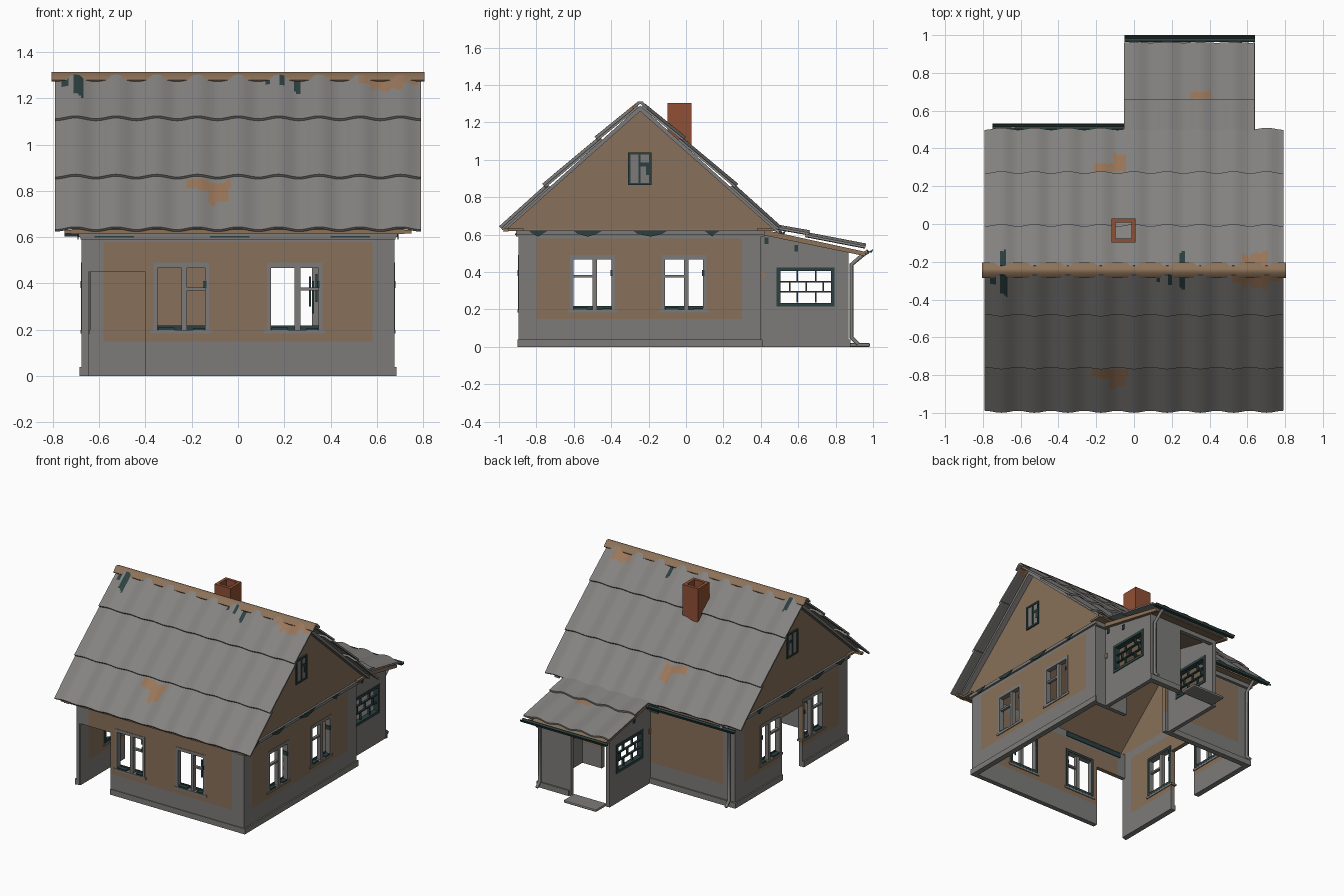
import bpy, bmesh, math
from mathutils import Vector

cube = bpy.data.objects.get("Cube")
if cube:
    bpy.data.objects.remove(cube, do_unlink=True)


def material(name, rgb):
    m = bpy.data.materials.new(name)
    m.use_nodes = True
    m.diffuse_color = (*rgb, 1)
    bsdf = next(n for n in m.node_tree.nodes if n.type == 'BSDF_PRINCIPLED')
    bsdf.inputs["Base Color"].default_value = (*rgb, 1)
    bsdf.inputs["Roughness"].default_value = 0.9
    return m


MATS = [material("roof_grey", (0.23, 0.225, 0.215)),
        material("plaster_grey", (0.202, 0.198, 0.19)),
        material("plaster_brown", (0.243, 0.163, 0.1)),
        material("ridge_wood", (0.265, 0.168, 0.1)),
        material("rust", (0.32, 0.18, 0.1)),
        material("dark_teal", (0.025, 0.05, 0.05)),
        material("brick_red", (0.28, 0.08, 0.035))]
ROOF, GREY, BROWN, WOOD, RUST, TEAL, BRICK = range(len(MATS))


def finish(name, bm, mat=None, thick=0):
    if not thick:
        bmesh.ops.recalc_face_normals(bm, faces=bm.faces[:])
    me = bpy.data.meshes.new(name)
    bm.to_mesh(me)
    bm.free()
    for m in MATS:
        me.materials.append(m)
    if mat is not None:
        for p in me.polygons:
            p.material_index = mat
    ob = bpy.data.objects.new(name, me)
    bpy.context.collection.objects.link(ob)
    if thick:
        sol = ob.modifiers.new("thickness", 'SOLIDIFY')
        sol.thickness = thick
        sol.offset = 0
    return ob


def add_box(bm, lo, hi, mat=0):
    r = bmesh.ops.create_cube(bm, size=1)
    for v in r["verts"]:
        v.co = Vector([(a + b) / 2 + c * (b - a) for a, b, c in zip(lo, hi, v.co)])
    for f in {f for v in r["verts"] for f in v.link_faces}:
        f.material_index = mat


def box(name, lo, hi, mat):
    bm = bmesh.new()
    add_box(bm, lo, hi)
    return finish(name, bm, mat)


def prism(name, pts, x0, x1, mat):
    """Extrude a (y, z) outline along x."""
    bm = bmesh.new()
    f = bm.faces.new([bm.verts.new((x0, y, z)) for y, z in pts])
    r = bmesh.ops.extrude_face_region(bm, geom=[f])
    for v in r["geom"]:
        if isinstance(v, bmesh.types.BMVert):
            v.co.x = x1
    return finish(name, bm, mat)


def place(axis, pos, u, z):
    return (u, pos, z) if axis == 'x' else (pos, u, z)


def inside(u, z, r):
    return r[0] < u < r[1] and r[2] < z < r[3]


def wall(name, axis, pos, u0, u1, top, holes=(), panel=None, slope=None):
    """Flat wall split at its openings and at its painted panel."""
    rects = list(holes) + ([panel] if panel else [])
    us = sorted({u0, u1} | {u for r in rects for u in r[:2]})
    zs = sorted({0, top} | {z for r in rects for z in r[2:]})
    bm = bmesh.new()
    for a, b in zip(us, us[1:]):
        for c, d in zip(zs, zs[1:]):
            mu, mz = (a + b) / 2, (c + d) / 2
            if any(inside(mu, mz, h) for h in holes):
                continue
            co = [(a, c), (b, c), (b, d), (a, d)]
            if slope:
                co = [(u, slope(u) if z == top else z) for u, z in co]
            f = bm.faces.new([bm.verts.new(place(axis, pos, u, z)) for u, z in co])
            f.material_index = BROWN if panel and inside(mu, mz, panel) else GREY
    bmesh.ops.remove_doubles(bm, verts=bm.verts[:], dist=0.0005)
    return finish(name, bm, None, 0.03)


def frame(name, axis, pos, bars):
    """Window joinery: bars are (u0, u1, z0, z1, half depth, colour)."""
    bm = bmesh.new()
    for a, b, c, d, t, m in bars:
        add_box(bm, place(axis, pos - t, a, c), place(axis, pos + t, b, d), m)
    return finish(name, bm)


def ring(u0, u1, z0, z1, w, t, m):
    return [(u0, u0 + w, z0, z1, t, m), (u1 - w, u1, z0, z1, t, m),
            (u0, u1, z0, z0 + w, t, m), (u0, u1, z1 - w, z1, t, m)]


def window(name, axis, pos, u, side, inward):
    """Casement with a cross bar on one side of the mullion."""
    w, lo, hi = 0.12, 0.2, 0.48
    b0, b1 = sorted((u + 0.01, u + side * w))
    frame(name, axis, pos, [
        (u - w, u - w + 0.018, lo, hi, 0.018, GREY), (u + w - 0.018, u + w, lo, hi, 0.018, GREY),
        (u - w, u + w, hi - 0.013, hi + 0.01, 0.018, GREY),
        (u - w - 0.012, u + w + 0.012, lo - 0.015, lo, 0.021, GREY),
        (u - w + 0.02, u - 0.03, lo, lo + 0.01, 0.017, TEAL),
        (u + 0.05, u + w - 0.02, lo, lo + 0.008, 0.017, TEAL),
        (u, u + 0.024, lo, hi, 0.014, GREY), (b0, b1, 0.37, 0.383, 0.01, GREY),
        (u + w - 0.024, u + w - 0.012, hi - 0.1, hi - 0.07, 0.02, TEAL)])
    frame(name + "_lining", axis, pos + inward * 0.018, ring(u - w, u + w, lo, hi + 0.01, 0.018, 0.004, TEAL))


def hole(u):
    return (u - 0.11, u + 0.11, 0.2, 0.475)


# Main walls with windows and door openings
FRONT, BACK, SIDE, TOP = -0.88, 0.385, 0.66, 0.635
front_panel = (-0.58, 0.58, 0.15, 0.58)
side_panel = (-0.8, 0.3, 0.15, 0.58)
front_door = (-0.65, -0.4, 0, 0.45)
side_door = (-0.38, -0.14, 0, 0.45)
inner_door = (0.06, 0.4, 0, 0.5)
front_u, side_u = (-0.245, 0.245), (-0.5, -0.01)
wall("front_wall", 'x', FRONT, -0.675, 0.675, TOP, [hole(u) for u in front_u] + [front_door], front_panel)
wall("back_wall", 'x', BACK, -0.675, 0.675, TOP, [inner_door], front_panel)
wall("left_wall", 'y', SIDE, -0.89, 0.4, TOP, [hole(u) for u in side_u], side_panel)
wall("right_wall", 'y', -SIDE, -0.89, 0.4, TOP, [hole(u) for u in side_u] + [side_door], side_panel)
for u in front_u:
    window("front_window", 'x', FRONT, u, 1, 1)
for u in side_u:
    for s in (-1, 1):
        window("side_window", 'y', s * SIDE, u, -1, -s)
for x, lo, hi in ((0.307, 0.3, 0.43), (0.32, 0.27, 0.41), (0.334, 0.32, 0.44)):
    box("torn_curtain", (x, -0.862, lo), (x + 0.009, -0.857, hi), TEAL)
box("inner_stain", (-0.6, -0.864, 0.59), (-0.13, -0.858, 0.625), TEAL)
box("joint_stain", (-0.06, 0.4, 0.52), (0.01, 0.406, 0.6), TEAL)

# Plinth strips
box("front_plinth", (-0.4, -0.9, 0), (0.685, -0.885, 0.04), GREY)
box("left_plinth", (0.67, -0.9, 0), (0.685, 0.41, 0.04), GREY)
box("back_plinth", (-0.685, 0.395, 0), (0.01, 0.41, 0.04), GREY)
for a, b in ((-0.9, side_door[0]), (side_door[1], 0.41)):
    box("right_plinth", (-0.685, a, 0), (-0.67, b, 0.04), GREY)

# Soffits, eave battens and trim below them
for a, b in ((-0.97, -0.87), (0.38, 0.47)):
    box("soffit", (-0.7, a, 0.62), (0.7, b, 0.634), BROWN)
box("eave_batten", (-0.75, -0.975, 0.617), (0.75, -0.95, 0.632), WOOD)
for s in (-1, 1):
    x = s * 0.677
    box("side_trim", (x - 0.012, -0.91, 0.6), (x + 0.012, 0.42, 0.622), GREY)
    for a, b in ((-0.84, -0.74), (-0.6, -0.45), (-0.28, -0.1), (0.1, 0.18)):
        mid, q = (a + b) / 2, s * 0.688
        prism("trim_stain", [(a, 0.62), (b, 0.62), (b - 0.03, 0.602), (mid, 0.59), (a + 0.02, 0.604)],
              q, q + s * 0.006, TEAL)
for y in (-0.9, 0.41):
    box("eave_trim", (-0.68, y - 0.01, 0.59), (0.68, y + 0.01, 0.622), GREY)
for a in (-0.62, -0.12, 0.4):
    box("eave_stain", (a, -0.915, 0.598), (a + 0.17, -0.909, 0.606), TEAL)

# Gables with barge boards and attic windows
RY, RZ, SLOPE = -0.245, 1.305, 0.9
for s in (-1, 1):
    prism("gable", [(-0.965, 0.63), (0.475, 0.63), (RY, RZ - 0.03)], s * 0.65, s * 0.68, BROWN)
    for d in (-1, 1):
        end, drop = RY + d * 0.73, SLOPE * 0.73
        prism("barge_board", [(RY, RZ - 0.015), (end, RZ - 0.015 - drop), (end, RZ - 0.035 - drop),
                              (RY, RZ - 0.045)], s * 0.68, s * 0.72, GREY)
    frame("attic_window", 'y', s * 0.67,
          [(-0.3, -0.19, 0.87, 1.035, 0.014, GREY), (-0.253, -0.242, 0.87, 1.03, 0.019, TEAL),
           (-0.242, -0.197, 0.965, 0.985, 0.017, TEAL), (-0.215, -0.197, 0.92, 0.985, 0.016, TEAL)]
          + ring(-0.31, -0.185, 0.865, 1.04, 0.012, 0.02, TEAL))


def sheet(name, x0, x1, ry, rz, d, slope, s0, s1, lift, stains=()):
    """Corrugated sheet; stains are (x0, x1, s0, s1, colour) with ragged lower edges."""
    bm = bmesh.new()
    nx, ns = round((x1 - x0) * 100), round((s1 - s0) * 90)
    rows = []
    for j in range(ns + 1):
        t = j / ns
        s = s0 + (s1 - s0) * t
        row = []
        for i in range(nx + 1):
            x = x0 + (x1 - x0) * i / nx
            wave = 0.008 * math.cos(math.tau * x / 0.1755) / math.hypot(1, slope)
            row.append(bm.verts.new((x, ry + d * (s + wave * slope), rz - slope * s + lift * t + wave)))
        rows.append(row)
    for a, b in zip(rows, rows[1:]):
        for i in range(nx):
            f = bm.faces.new((a[i], a[i + 1], b[i + 1], b[i]))
            c = f.calc_center_median()
            s = abs(c.y - ry)
            for p, q, lo, hi, m in stains:
                ragged = 0.85 + 0.15 * math.sin(c.x * 70) * math.cos(c.x * 31)
                if p < c.x < q and lo < s < lo + (hi - lo) * ragged:
                    f.material_index = m
    return finish(name, bm, None, 0.012)


# Main roof: three overlapping courses on each slope over a boarded underside
shared = [(0.57, 0.71, 0, 0.1, RUST), (0.24, 0.27, 0, 0.11, TEAL)]
front_stains = shared + [(-0.22, -0.03, 0.517, 0.575, RUST), (-0.13, -0.04, 0.517, 0.63, RUST),
                         (0.52, 0.78, 0, 0.07, RUST), (-0.76, -0.73, 0, 0.08, TEAL),
                         (-0.71, -0.67, 0, 0.17, TEAL), (0.12, 0.14, 0, 0.07, TEAL),
                         (0.18, 0.2, 0, 0.08, TEAL)]
back_stains = shared + [(-0.21, -0.04, 0.517, 0.57, RUST), (-0.11, -0.04, 0.517, 0.63, RUST),
                        (-0.71, -0.68, 0, 0.14, TEAL)]
for d, side, marks in ((-1, "front", front_stains), (1, "back", back_stains)):
    for s0, s1, lift in ((0.49, 0.745, 0.0), (0.21, 0.515, 0.02), (0.015, 0.235, 0.02)):
        sheet(side + "_roof_sheet", -0.79, 0.79, RY, RZ, d, SLOPE, s0, s1, lift, marks)
    end, drop = RY + d * 0.72, SLOPE * 0.72
    prism(side + "_roof_boards", [(RY, RZ - 0.03), (end, RZ - 0.03 - drop),
                                  (end, RZ - 0.04 - drop), (RY, RZ - 0.04)], -0.65, 0.65, BROWN)

# Ridge cap, softly rounded on top
cap = prism("ridge_cap", [(RY - 0.042, 1.28), (RY - 0.012, 1.313), (RY + 0.012, 1.313), (RY + 0.042, 1.28),
                          (RY + 0.036, 1.272), (RY, 1.3), (RY - 0.036, 1.272)], -0.805, 0.805, WOOD)
for p in cap.data.polygons:
    p.use_smooth = p.normal.z > 0.3
    if abs(p.normal.x) > 0.5:
        p.material_index = GREY

# Chimney, hollow at the top
bm = bmesh.new()
cx, cy, r, w = -0.055, -0.035, 0.064, 0.022
for s in (-1, 1):
    add_box(bm, (cx + s * (r - w / 2) - w / 2, cy - r, 0.95), (cx + s * (r - w / 2) + w / 2, cy + r, 1.305))
    add_box(bm, (cx - r + w, cy + s * (r - w / 2) - w / 2, 0.95), (cx + r - w, cy + s * (r - w / 2) + w / 2, 1.305))
finish("chimney", bm, BRICK)


# Porch walls under a lean-to roof
def porch_top(y):
    return 0.62 - 0.2 * (y - 0.4)


PX0, PX1, PY = 0.022, 0.57, 0.855
porch_hole = (0.5, 0.78, 0.23, 0.41)
bars = ring(0.485, 0.795, 0.215, 0.425, 0.02, 0.02, TEAL)
bars += [(0.5, 0.78, z, z + 0.008, 0.008, TEAL) for z in (0.29, 0.345)]
bars += [(u, u + 0.008, z, z + 0.055, 0.008, TEAL)
         for z, us in ((0.237, (0.59, 0.69)), (0.293, (0.55, 0.64, 0.73)), (0.35, (0.59, 0.69))) for u in us]
for x, out in ((PX0, -1), (PX1, 1)):
    wall("porch_side_wall", 'y', x, 0.4, 0.87, 0.6, [porch_hole], None, porch_top)
    frame("porch_window", 'y', x, bars)
    prism("porch_rake_board", [(0.4, 0.63), (0.96, 0.508), (0.96, 0.485), (0.4, 0.6)],
          x + out * 0.016, x + out * 0.04, WOOD)
    for y, z, m in ((0.43, 0.57, TEAL), (0.59, 0.53, TEAL), (0.41, 0.385, RUST)):
        box("porch_stain", (x + out * 0.015, y - 0.01, z - 0.02), (x + out * 0.021, y + 0.01, z + 0.015), m)
wall("porch_back_wall", 'x', PY, PX0 - 0.015, PX1 + 0.015, 0.52, [(0.037, 0.32, 0, 0.48)])
box("porch_plinth", (0.33, 0.865, 0), (0.59, 0.88, 0.04), GREY)
for s0, s1 in ((0.22, 0.54), (0.0, 0.24)):
    sheet("porch_roof_sheet", -0.05, 0.64, 0.42, 0.652, 1, 0.235, s0, s1, 0.014, [(0.3, 0.41, 0.24, 0.285, RUST)])
prism("porch_roof_boards", [(0.4, 0.625), (0.95, 0.5), (0.95, 0.492), (0.4, 0.617)], 0.01, 0.585, BROWN)
step = box("door_step", (0.035, 0.86, 0), (0.3, 0.985, 0.02), GREY)
bev = step.modifiers.new("rounded", 'BEVEL')
bev.width, bev.segments = 0.008, 2


# Gutters and downpipes
def gutter(name, x0, x1, y, z):
    prism(name, [(y - 0.018, z), (y - 0.012, z - 0.016), (y + 0.012, z - 0.016), (y + 0.018, z),
                 (y + 0.013, z), (y, z - 0.01), (y - 0.013, z)], x0, x1, TEAL)


def downpipe(name, x, y, z):
    cu = bpy.data.curves.new(name, 'CURVE')
    cu.dimensions = '3D'
    cu.bevel_depth, cu.bevel_resolution, cu.use_fill_caps = 0.011, 2, True
    sp = cu.splines.new('POLY')
    path = [(y + 0.09, z), (y + 0.07, z - 0.01), (y, z - 0.07), (y, 0.05), (y + 0.035, 0.015)]
    sp.points.add(len(path) - 1)
    for p, (py, pz) in zip(sp.points, path):
        p.co = (x, py, pz, 1)
    cu.materials.append(MATS[GREY])
    bpy.context.collection.objects.link(bpy.data.objects.new(name, cu))


gutter("porch_gutter", -0.05, 0.64, 0.982, 0.52)
gutter("main_gutter", -0.75, -0.05, 0.515, 0.62)
downpipe("porch_downpipe", 0.56, 0.885, 0.51)
downpipe("main_downpipe", -0.64, 0.42, 0.62)
